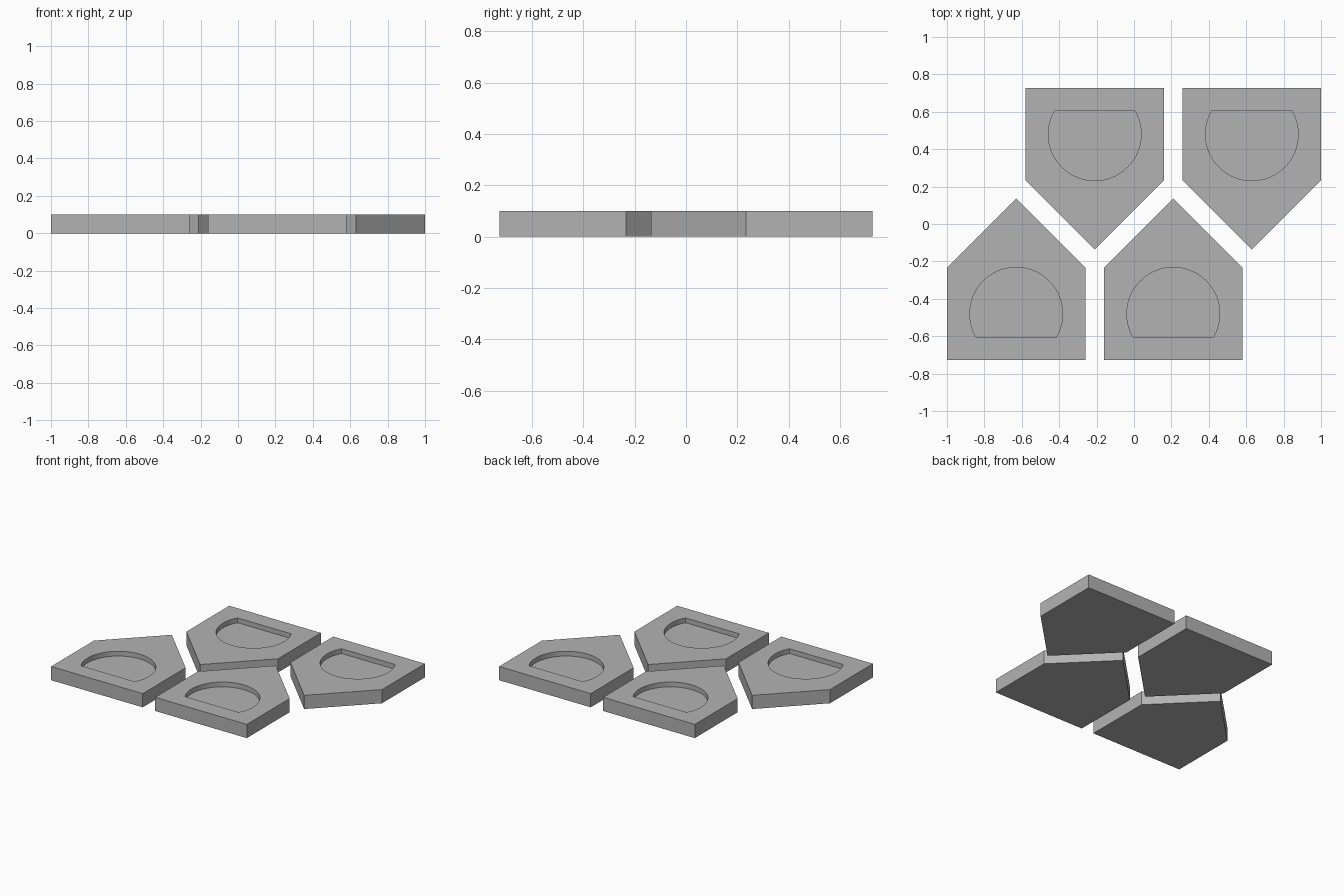
import bpy
import bmesh
import math

default = bpy.data.objects.get("Cube")
if default:
    bpy.data.objects.remove(default, do_unlink=True)

HEIGHT = 0.1
FLOOR = 0.065          # level of the recess floor
HALF_WIDTH = 0.37
BASE_Y, SHOULDER_Y, TIP_Y = -0.727, -0.233, 0.137
RADIUS, CENTRE_Y, FLAT_Y = 0.248, -0.48, -0.603
ARC_STEPS = 64

grey = bpy.data.materials.new("plain grey")
grey.use_nodes = True
colour = (0.45, 0.45, 0.45, 1)
grey.diffuse_color = colour
grey.node_tree.nodes["Principled BSDF"].inputs["Base Color"].default_value = colour


def ring(bm, points, z):
    """Closed loop of vertices and edges at height z."""
    verts = [bm.verts.new((x, y, z)) for x, y in points]
    edges = [bm.edges.new((v, verts[(i + 1) % len(verts)])) for i, v in enumerate(verts)]
    return verts, edges


def walls(bm, low, high):
    """Vertical quads between two matching rings."""
    for i in range(len(low)):
        j = (i + 1) % len(low)
        bm.faces.new((low[i], low[j], high[j], high[i]))


# House-shaped outline and the flat-bottomed round recess
outline = [(-HALF_WIDTH, BASE_Y), (HALF_WIDTH, BASE_Y), (HALF_WIDTH, SHOULDER_Y),
           (0, TIP_Y), (-HALF_WIDTH, SHOULDER_Y)]
start = math.asin((FLAT_Y - CENTRE_Y) / RADIUS)
sweep = math.pi - 2 * start
recess = []
for i in range(ARC_STEPS + 1):
    a = start + sweep * i / ARC_STEPS
    recess.append((RADIUS * math.cos(a), CENTRE_Y + RADIUS * math.sin(a)))

# One tile mesh shared by all four tiles
bm = bmesh.new()
bottom, _ = ring(bm, outline, 0)
top, top_edges = ring(bm, outline, HEIGHT)
floor, _ = ring(bm, recess, FLOOR)
rim, rim_edges = ring(bm, recess, HEIGHT)
bmesh.ops.triangle_fill(bm, use_beauty=True, edges=top_edges + rim_edges, normal=(0, 0, 1))
bm.faces.new(bottom)
bm.faces.new(floor)
walls(bm, bottom, top)
walls(bm, floor, rim)
bmesh.ops.recalc_face_normals(bm, faces=bm.faces[:])
mesh = bpy.data.meshes.new("pointed_tile")
bm.to_mesh(mesh)
bm.free()
mesh.materials.append(grey)

# Two tiles point back, two are turned round to interlock with them
for name, x, turn in (("front_right_tile", -0.63, 0), ("front_left_tile", 0.21, 0),
                      ("back_right_tile", -0.21, math.pi), ("back_left_tile", 0.63, math.pi)):
    tile = bpy.data.objects.new(name, mesh)
    tile.location.x = x
    tile.rotation_euler.z = turn
    bpy.context.collection.objects.link(tile)
    tile.select_set(True)
    bpy.context.view_layer.objects.active = tile

bpy.ops.object.shade_smooth_by_angle(angle=math.radians(30))
